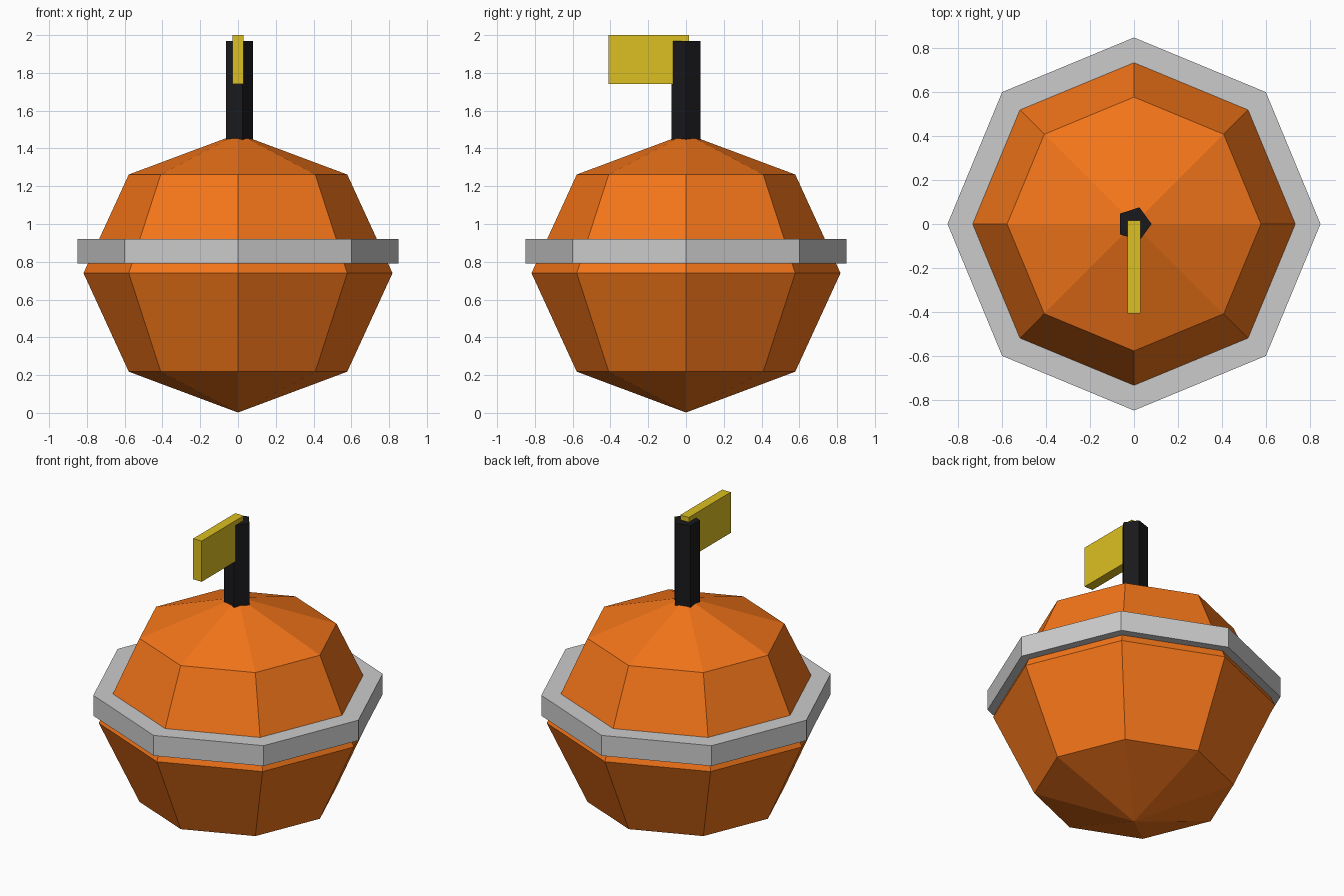
import bpy

if "Cube" in bpy.data.objects:
    bpy.data.objects.remove(bpy.data.objects["Cube"])


def finish(name, color=None):
    """Name the active object, apply its scale and colour it."""
    obj = bpy.context.object
    obj.name = name
    bpy.ops.object.transform_apply(location=False, rotation=True, scale=True)
    if color:
        mat = bpy.data.materials.new(name + "_colour")
        mat.diffuse_color = (*color, 1)
        mat.use_nodes = True
        mat.node_tree.nodes["Principled BSDF"].inputs["Base Color"].default_value = mat.diffuse_color
        obj.data.materials.append(mat)
    return obj


def prism(name, sides, radius, z0, z1, color=None):
    """Upright prism with a corner pointing along +x."""
    bpy.ops.mesh.primitive_cylinder_add(
        vertices=sides, radius=radius, depth=z1 - z0,
        location=(0, 0, (z0 + z1) / 2), rotation=(0, 0, -1.5707963))
    return finish(name, color)


# Faceted round body, slightly squashed
bpy.ops.mesh.primitive_uv_sphere_add(segments=8, ring_count=4, radius=1, location=(0, 0, 0.74))
bpy.context.object.scale = (0.818, 0.818, 0.738)
finish("body", (0.91, 0.18, 0.01))

# Octagonal band around the middle
prism("band", 8, 0.85, 0.79, 0.92)

# Five-sided stem
prism("stem", 5, 0.08, 1.41, 1.97, (0.01, 0.01, 0.012))

# Flat tab pointing to the front
bpy.ops.mesh.primitive_cube_add(size=1, location=(0, -0.197, 1.87))
bpy.context.object.scale = (0.06, 0.424, 0.26)
finish("tab", (0.72, 0.52, 0.015))
